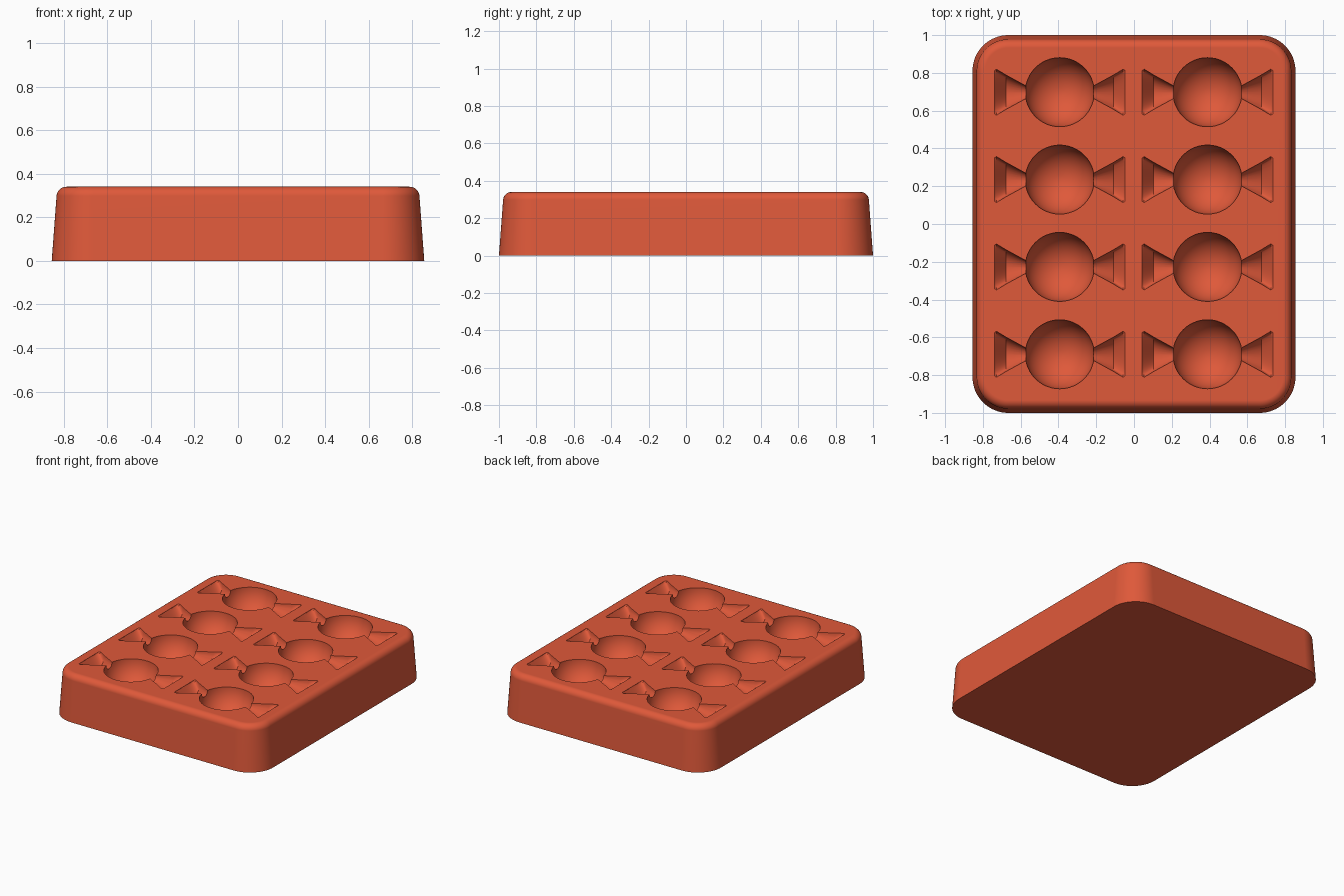
import bpy, bmesh
from math import sin, cos, pi, radians

if "Cube" in bpy.data.objects:
    bpy.data.objects.remove(bpy.data.objects["Cube"], do_unlink=True)

TOP = 0.34
HALF_X, HALF_Y, CORNER = 0.855, 1.0, 0.19
CENTRES = [(x, 0.004 + 0.4625 * (row - 1.5)) for x in (-0.393, 0.389) for row in range(4)]

silicone = bpy.data.materials.new("terracotta red silicone")
silicone.use_nodes = True
colour = (0.74, 0.1, 0.042, 1)
silicone.diffuse_color = colour
silicone.node_tree.nodes["Principled BSDF"].inputs["Base Color"].default_value = colour


def finish(name, bm):
    """Turn a bmesh into a named object with the shared material."""
    bmesh.ops.recalc_face_normals(bm, faces=bm.faces)
    mesh = bpy.data.meshes.new(name)
    bm.to_mesh(mesh)
    bm.free()
    mesh.materials.append(silicone)
    obj = bpy.data.objects.new(name, mesh)
    bpy.context.collection.objects.link(obj)
    return obj


def loft(bm, rings):
    """Skin closed rings of points and cap both ends."""
    rows = [[bm.verts.new(p) for p in ring] for ring in rings]
    for a, b in zip(rows, rows[1:]):
        for i in range(len(a)):
            j = (i + 1) % len(a)
            bm.faces.new((a[i], a[j], b[j], b[i]))
    bm.faces.new(rows[0])
    bm.faces.new(rows[-1])


def rounded_rectangle(inset, z, steps=16):
    radius = CORNER - inset
    ring = []
    for k, (sx, sy) in enumerate([(1, 1), (-1, 1), (-1, -1), (1, -1)]):
        for i in range(steps + 1):
            a = (k + i / steps) * pi / 2
            ring.append((sx * (HALF_X - CORNER) + radius * cos(a),
                         sy * (HALF_Y - CORNER) + radius * sin(a), z))
    return ring


# Tray: drafted walls rolling over into a flat top
FILLET = 0.045
profile = [(0, 0)]
for i in range(9):
    a = radians(4 + 86 * i / 8)
    profile.append((0.022 + FILLET * (1 - cos(a)), TOP - FILLET + FILLET * sin(a)))
bm = bmesh.new()
loft(bm, [rounded_rectangle(inset, z) for inset, z in profile])
tray = finish("mould_tray", bm)

# Round sweet bodies
bm = bmesh.new()
for x, y in CENTRES:
    ball = bmesh.ops.create_uvsphere(bm, u_segments=48, v_segments=25, radius=0.183)
    bmesh.ops.translate(bm, verts=ball["verts"], vec=(x, y, TOP))
ball_cutter = finish("ball_cutter", bm)


def fan_section(x, y, half_width, depth, steps=16):
    """Half ellipse below the tray top, closed by a lid above it."""
    ring = [(x, y + half_width * cos(pi * i / steps),
             TOP - depth * sin(pi * i / steps)) for i in range(steps + 1)]
    return ring + [(x, y - half_width, TOP + 0.05), (x, y + half_width, TOP + 0.05)]


# Flared wrapper ends: cones with a sloping outer wall
FAN = [(0.14, 0.012, 0.015), (0.285, 0.091, 0.09), (0.335, 0.122, 0.02), (0.346, 0.115, 0.003)]
bm = bmesh.new()
for x, y in CENTRES:
    for side in (-1, 1):
        loft(bm, [fan_section(x + side * d, y, w, depth) for d, w, depth in FAN])
fan_cutter = finish("wrapper_cutter", bm)

# Press the sweets into the tray
bpy.context.view_layer.objects.active = tray
tray.select_set(True)
for cutter in (ball_cutter, fan_cutter):
    cutter.hide_render = True
    cut = tray.modifiers.new(cutter.name, "BOOLEAN")
    cut.operation = "DIFFERENCE"
    cut.solver = "EXACT"
    cut.object = cutter
    bpy.ops.object.modifier_apply(modifier=cut.name)
    bpy.data.objects.remove(cutter, do_unlink=True)

bpy.ops.object.shade_smooth_by_angle(angle=radians(30))
weighted = tray.modifiers.new("even_shading", "WEIGHTED_NORMAL")
weighted.keep_sharp = True
